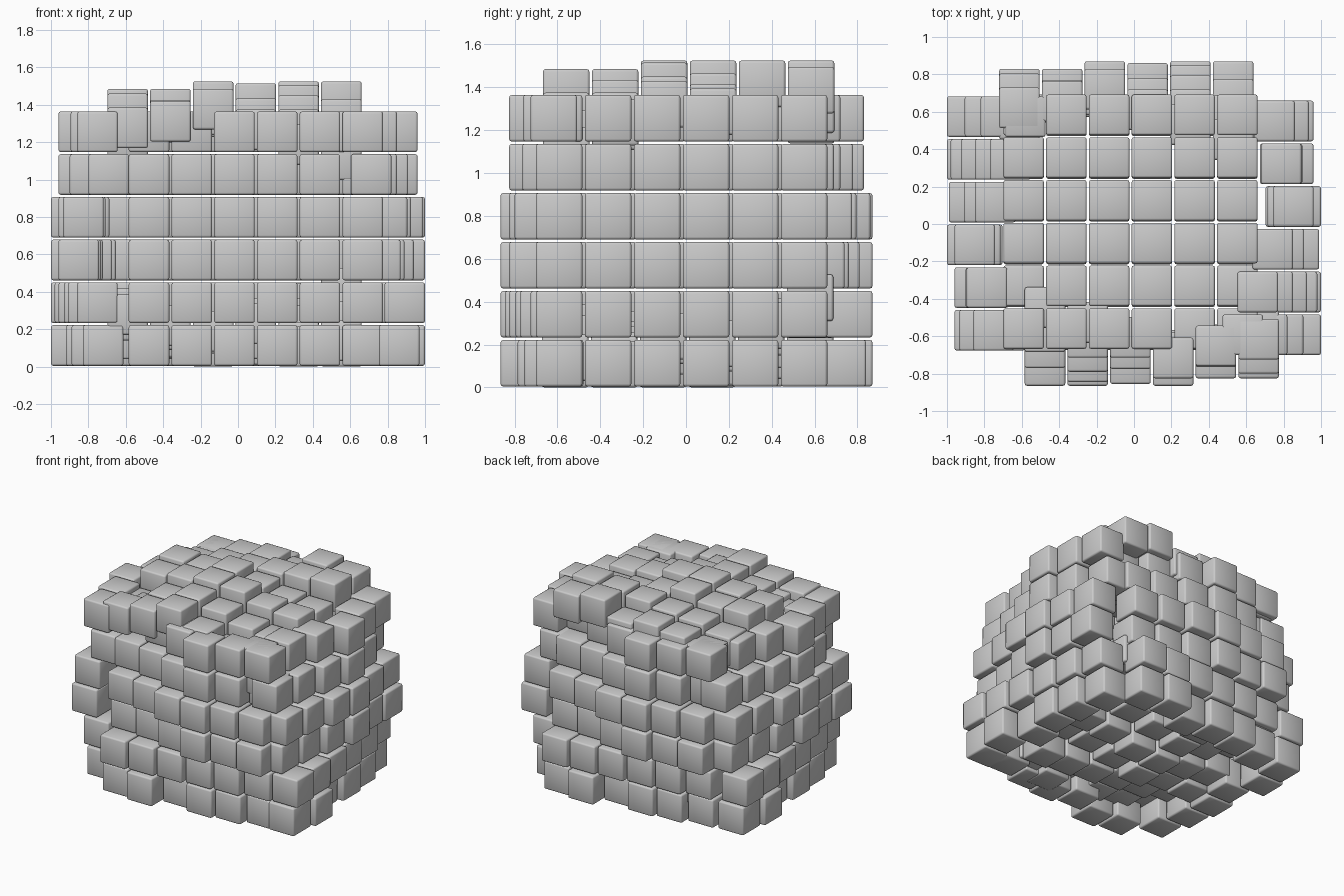
import bpy, bmesh
from mathutils import Matrix, Vector

if "Cube" in bpy.data.objects:
    bpy.data.objects.remove(bpy.data.objects["Cube"])

SIZE, PITCH, N = 0.217, 0.2285, 6
H = SIZE / 2

# How far each cube sits back from the outermost one (bottom row first)
DEPTH = [
    [.03, .00, .12, .08, .11, .17],
    [.00, .02, .04, .07, .09, .14],
    [.13, .11, .06, .00, .05, .04],
    [.095, .075, .01, .00, .04, .065],
    [.18, .15, .09, .04, .10, .20],
    [.31, .23, .15, .04, .105, .14],
]


def cube_wall(name, first, col_dir, row_dir, inward):
    """A 6 x 6 wall of cubes; first is the centre of the cube at column 0, row 0, depth 0."""
    bm = bmesh.new()
    first, c_dir, r_dir, n = map(Vector, (first, col_dir, row_dir, inward))
    for r in range(N):
        for c in range(N):
            pos = first + c_dir * c * PITCH + r_dir * r * PITCH + n * DEPTH[r][c]
            bmesh.ops.create_cube(bm, size=SIZE, matrix=Matrix.Translation(pos))
    # Smooth shading over the softened edges
    for f in bm.faces:
        f.smooth = True
    mesh = bpy.data.meshes.new(name)
    bm.to_mesh(mesh)
    bm.free()
    ob = bpy.data.objects.new(name, mesh)
    bpy.context.collection.objects.link(ob)
    bev = ob.modifiers.new("soft_edges", 'BEVEL')
    bev.width = 0.012
    bev.segments = 2


Z0 = 0.113
LAST = PITCH * (N - 1)
X, Y, Z = Vector((1, 0, 0)), Vector((0, 1, 0)), Vector((0, 0, 1))

# Four side walls, the same pattern turned around the block
cube_wall("front_cubes", (-0.476, -0.865 + H, Z0), X, Z, Y)
cube_wall("right_cubes", (1.0 - H, -0.592, Z0), Y, Z, -X)
cube_wall("back_cubes", (0.53, 0.87 - H, Z0), -X, Z, -Y)
cube_wall("left_cubes", (-1.0 + H, 0.574, Z0), -Y, Z, X)

# Top and bottom walls
cube_wall("top_cubes", (-0.59 + LAST, -0.559 + LAST, 1.525 - H), -X, -Y, -Z)
cube_wall("bottom_cubes", (-0.59 + LAST, -0.564, H), -X, Y, Z)
